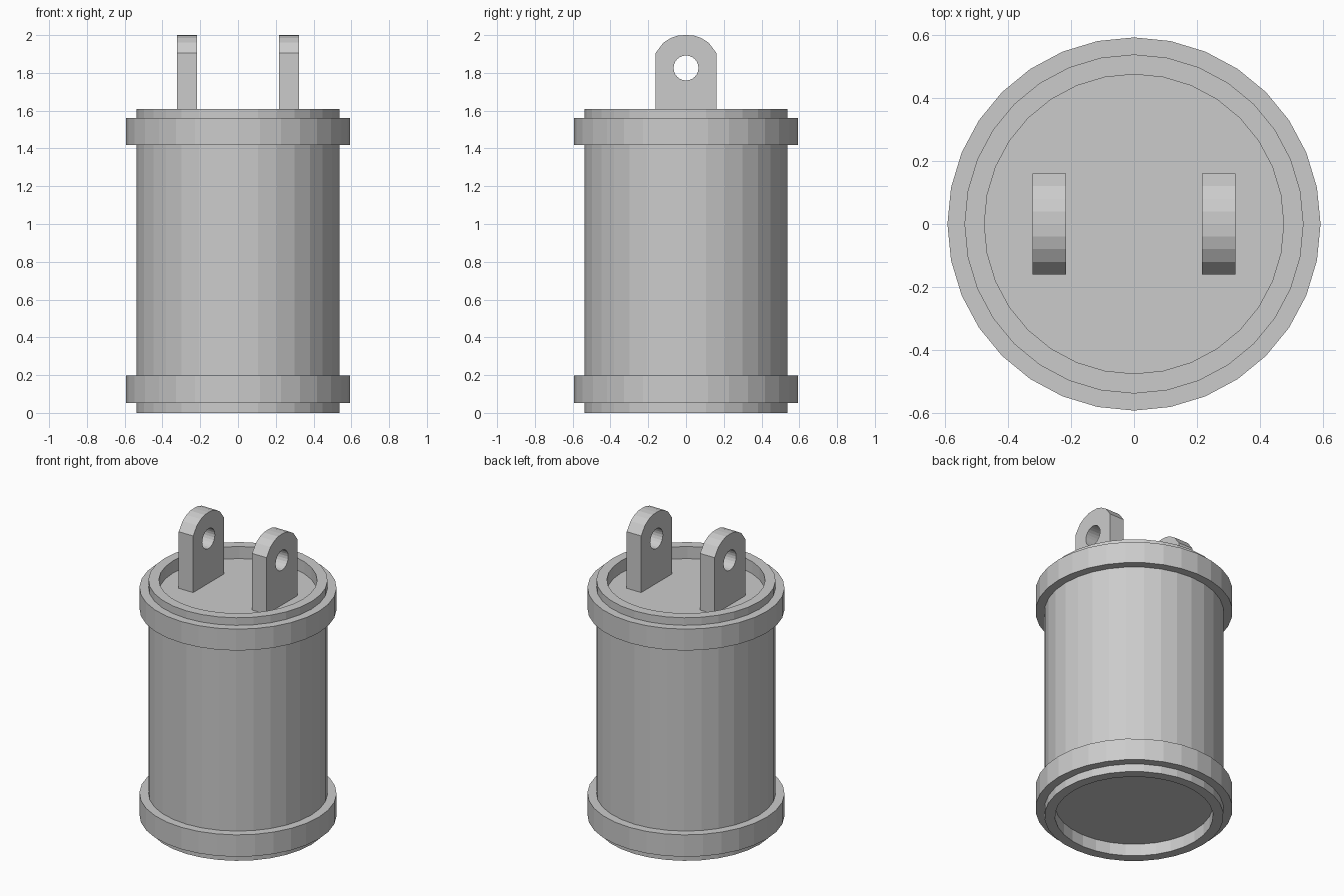
import bpy, bmesh, math

if "Cube" in bpy.data.objects:
    bpy.data.objects.remove(bpy.data.objects["Cube"])

SIDES = 32


def make_object(name, bm):
    bmesh.ops.recalc_face_normals(bm, faces=bm.faces)
    mesh = bpy.data.meshes.new(name)
    bm.to_mesh(mesh)
    bm.free()
    obj = bpy.data.objects.new(name, mesh)
    bpy.context.collection.objects.link(obj)
    return obj


def lathe(name, profile):
    """Revolve an (r, z) profile around z and cap both ends flat."""
    bm = bmesh.new()
    rings = []
    for r, z in profile:
        rings.append([bm.verts.new((r * math.cos(2 * math.pi * i / SIDES),
                                    r * math.sin(2 * math.pi * i / SIDES), z))
                      for i in range(SIDES)])
    for a, b in zip(rings, rings[1:]):
        for i in range(SIDES):
            j = (i + 1) % SIDES
            bm.faces.new((a[i], a[j], b[j], b[i]))
    bm.faces.new(rings[0])
    bm.faces.new(rings[-1])
    return make_object(name, bm)


R_IN, R_BODY, R_BAND = 0.475, 0.538, 0.592
TOP, RECESS = 1.61, 0.08

# Canister: recessed ends, thin rims and two raised bands
lathe("canister_body", [
    (R_IN, RECESS), (R_IN, 0), (R_BODY, 0),
    (R_BODY, 0.052), (R_BAND, 0.052), (R_BAND, 0.197), (R_BODY, 0.197),
    (R_BODY, 1.418), (R_BAND, 1.418), (R_BAND, 1.56), (R_BODY, 1.56),
    (R_BODY, TOP), (R_IN, TOP), (R_IN, TOP - RECESS)])

# Lug: rounded-top plate, mirrored across x
half = [(0.161, TOP - RECESS), (0.161, 1.905), (0.12, 1.96),
        (0.08, 1.985), (0.04, 1.998)]
outline = half + [(-y, z) for y, z in reversed(half)]
outline.insert(len(half), (0, 2.0))
bm = bmesh.new()
face = bm.faces.new([bm.verts.new((0.216, y, z)) for y, z in outline])
ext = bmesh.ops.extrude_face_region(bm, geom=[face], use_keep_orig=True)
bmesh.ops.translate(bm, vec=(0.106, 0, 0),
                    verts=[v for v in ext["geom"] if isinstance(v, bmesh.types.BMVert)])
lugs = make_object("lifting_lugs", bm)
lugs.modifiers.new("mirror", 'MIRROR')

# Pin hole through both lugs
bpy.ops.mesh.primitive_cylinder_add(vertices=24, radius=0.066, depth=1,
                                    location=(0, 0, 1.826),
                                    rotation=(0, math.pi / 2, 0))
cutter = bpy.context.object
cutter.name = "pin_hole_cutter"
cutter.hide_render = True
cutter.display_type = 'WIRE'
hole = lugs.modifiers.new("pin_hole", 'BOOLEAN')
hole.object = cutter
hole.operation = 'DIFFERENCE'
hole.solver = 'EXACT'
